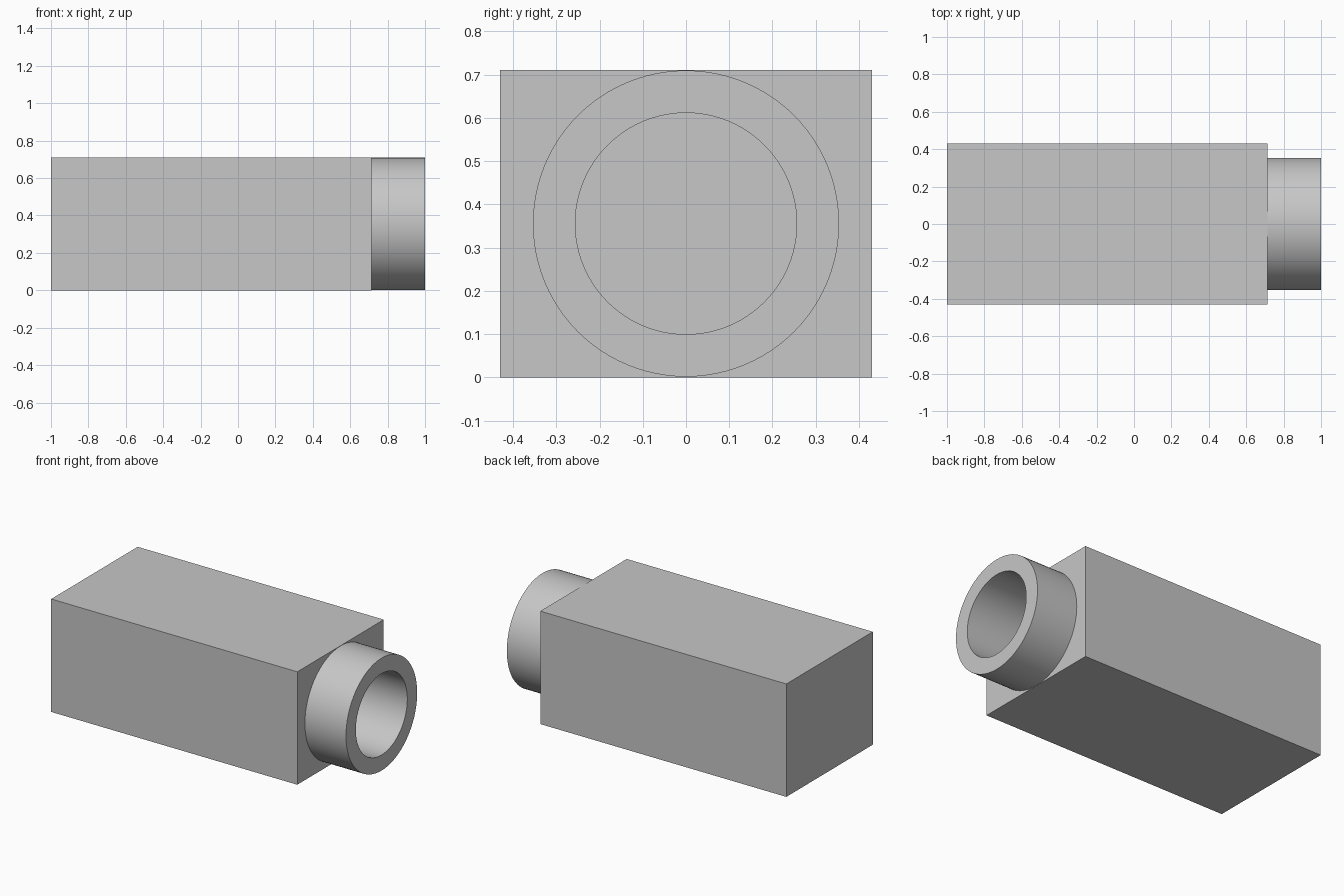
import bpy
from math import radians

cube = bpy.data.objects.get("Cube")
if cube:
    bpy.data.objects.remove(cube, do_unlink=True)

HEIGHT, WIDTH = 0.711, 0.86
FACE_X = 0.714                      # end face carrying the collar
RADIUS, BORE = 0.354, 0.256
BORE_END = 0.43
MID = HEIGHT / 2

grey = bpy.data.materials.new("plain grey")
grey.use_nodes = True
colour = (0.57, 0.57, 0.57, 1)
grey.diffuse_color = colour
grey.node_tree.nodes["Principled BSDF"].inputs["Base Color"].default_value = colour


def x_cylinder(name, radius, x0, x1):
    """Cylinder lying along x between x0 and x1."""
    bpy.ops.mesh.primitive_cylinder_add(
        vertices=96, radius=radius, depth=x1 - x0,
        location=((x0 + x1) / 2, 0, MID), rotation=(0, radians(90), 0))
    obj = bpy.context.object
    obj.name = name
    obj.data.materials.append(grey)
    return obj


def cut(obj, cutter):
    mod = obj.modifiers.new("bore", 'BOOLEAN')
    mod.operation = 'DIFFERENCE'
    mod.solver = 'EXACT'
    mod.object = cutter
    bpy.context.view_layer.objects.active = obj
    bpy.ops.object.modifier_apply(modifier=mod.name)


# Rectangular block
bpy.ops.mesh.primitive_cube_add(size=1, location=((FACE_X - 1) / 2, 0, MID))
block = bpy.context.object
block.name = "block"
block.scale = (FACE_X + 1, WIDTH, HEIGHT)
bpy.ops.object.transform_apply(location=False, rotation=False, scale=True)
block.data.materials.append(grey)

# Round collar on the end face
collar = x_cylinder("collar", RADIUS, FACE_X, 1)

# Blind bore through the collar into the block
cutter = x_cylinder("bore_cutter", BORE, BORE_END, 1.1)
for part in (block, collar):
    cut(part, cutter)
bpy.data.objects.remove(cutter, do_unlink=True)

# Smooth round walls, sharp rims
for part in (block, collar):
    bpy.ops.object.select_all(action='DESELECT')
    part.select_set(True)
    bpy.context.view_layer.objects.active = part
    bpy.ops.object.shade_smooth_by_angle(angle=radians(30))
